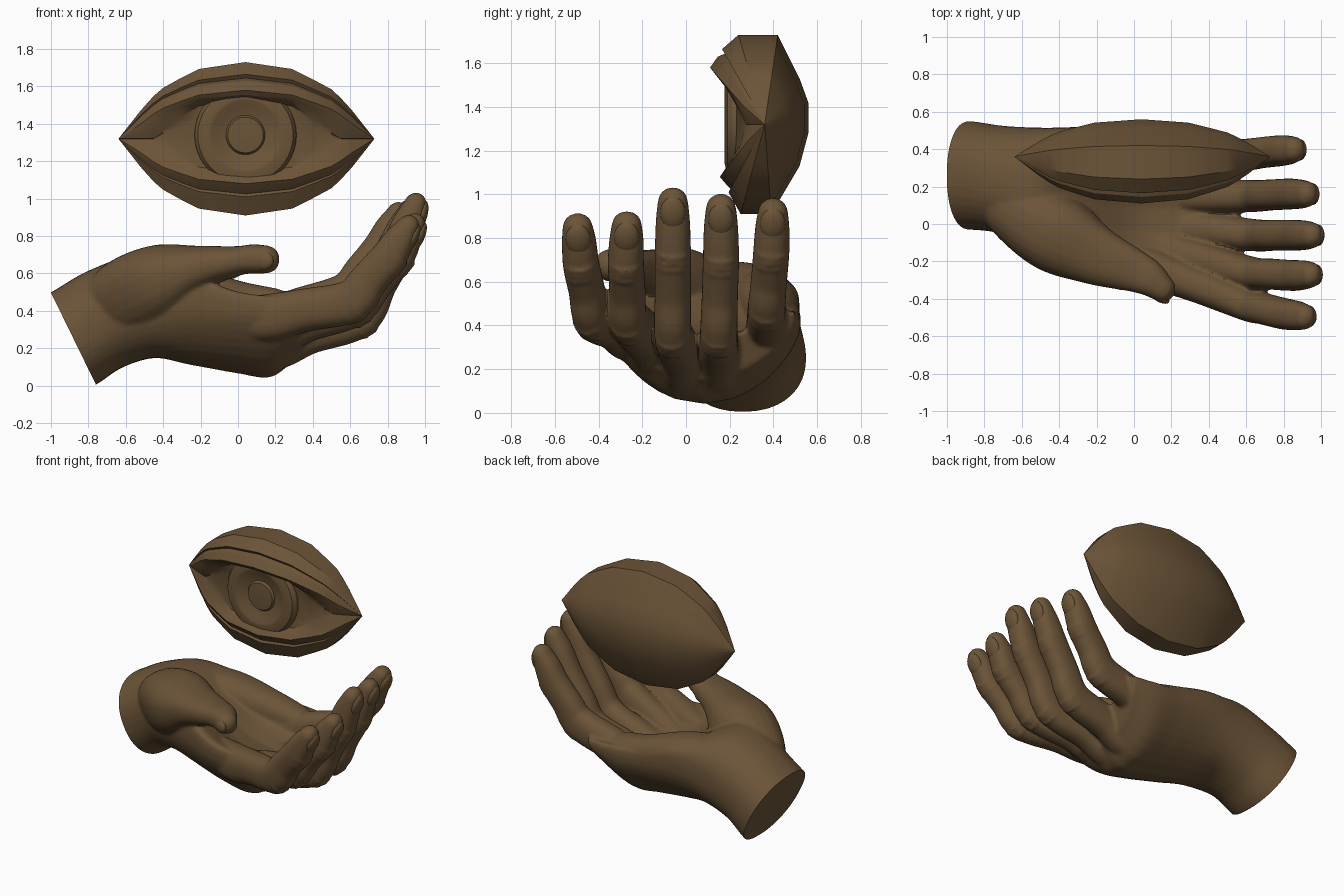
import bpy, bmesh, math
from mathutils import Vector, Matrix

if "Cube" in bpy.data.objects:
    bpy.data.objects.remove(bpy.data.objects["Cube"])

brown = bpy.data.materials.new("bronze_brown")
brown.diffuse_color = (0.15, 0.09, 0.04, 1)
brown.use_nodes = True
brown.node_tree.nodes["Principled BSDF"].inputs["Base Color"].default_value = brown.diffuse_color


def finish(name, bm, angle=30):
    """Turn a bmesh into a named, coloured, shaded object."""
    bmesh.ops.recalc_face_normals(bm, faces=bm.faces[:])
    me = bpy.data.meshes.new(name)
    bm.to_mesh(me)
    bm.free()
    ob = bpy.data.objects.new(name, me)
    bpy.context.collection.objects.link(ob)
    me.materials.append(brown)
    bpy.ops.object.select_all(action='DESELECT')
    ob.select_set(True)
    bpy.context.view_layer.objects.active = ob
    bpy.ops.object.shade_smooth_by_angle(angle=math.radians(angle))
    return ob


def spline(rows, steps=6):
    """Catmull-Rom through rows of any length."""
    p = [Vector(r) for r in rows]
    p = [p[0] * 2 - p[1]] + p + [p[-1] * 2 - p[-2]]
    out = []
    for i in range(1, len(p) - 2):
        a, b, c, d = p[i - 1:i + 3]
        for k in range(steps):
            t = k / steps
            out.append(0.5 * (b * 2 + (c - a) * t + (a * 2 - b * 5 + c * 4 - d) * t * t
                              + (b * 3 - a - c * 3 + d) * t ** 3))
    return out + [p[-2]]


def loft(bm, rings):
    vs = [[bm.verts.new(v) for v in r] for r in rings]
    n = len(vs[0])
    for a, b in zip(vs, vs[1:]):
        for j in range(n):
            bm.faces.new((a[j], a[(j + 1) % n], b[(j + 1) % n], b[j]))
    bm.faces.new(vs[0][::-1])
    bm.faces.new(vs[-1])


def frame(t):
    t = t.normalized()
    side = Vector((0, 1, 0))
    side = (side - t * side.dot(t)).normalized()
    return t, side, t.cross(side)


def spow(v, e):
    return math.copysign(abs(v) ** e, v)


def oval(c, t, rw, rd, n=24):
    t, side, dep = frame(t)
    return [c + side * rw * spow(math.cos(2 * math.pi * k / n), .85)
            + dep * rd * spow(math.sin(2 * math.pi * k / n), .85) for k in range(n)]


def tube(bm, rows):
    """Tube through (x, y, z, half width, half depth) with a rounded tip."""
    s = spline(rows)
    rings = []
    for i, q in enumerate(s):
        t = Vector((s[min(i + 1, len(s) - 1)] - s[max(i - 1, 0)])[:3])
        rings.append(oval(Vector(q[:3]), t, q[3], q[4]))
    for a in (0.5, 1.0, 1.4):
        rings.append(oval(Vector(q[:3]) + t.normalized() * q[3] * math.sin(a), t,
                          q[3] * math.cos(a), q[4] * math.cos(a)))
    loft(bm, rings)


def wrinkles(bm, p, t, rw, rd):
    """Raised skin folds on the outer side of a joint."""
    t, side, dep = frame(t)
    for k in (-1, 0, 1):
        c = p + t * 0.032 * k - dep * 0.008
        loft(bm, [oval(c - t * 0.006, t, rw, rd), oval(c + t * 0.006, t, rw, rd)])


def nail(name, pos, t, normal, w, length):
    t = t.normalized()
    side = t.cross(normal).normalized()
    m = Matrix((side * w, t * length, normal * 0.03)).transposed().to_4x4()
    m.translation = pos
    bm = bmesh.new()
    bmesh.ops.create_uvsphere(bm, u_segments=20, v_segments=10, radius=1, matrix=m)
    finish(name, bm, 40)


# palm and wrist: x, y, z, half width, half height, tilt, cupping
palm = [(-1.03, .26, .18, .29, .275, 26, 0), (-.88, .26, .252, .29, .275, 26, 0),
        (-.70, .235, .36, .29, .275, 18, 0), (-.48, .18, .42, .335, .275, 8, .02),
        (-.25, .13, .33, .39, .22, 0, .15), (0, .09, .23, .43, .165, 0, .21),
        (.20, .08, .195, .445, .15, -8, .23), (.36, .07, .25, .43, .10, -20, .20)]
hand = bmesh.new()
rings = []
for cx, cy, cz, hw, hh, tilt, cup in spline(palm):
    ux, uz = -math.sin(math.radians(tilt)), math.cos(math.radians(tilt))
    e = .9 - .2 * min(1, max(0, (cx + .7) / .5))
    ring = []
    for k in range(36):
        c, s = math.cos(k * math.pi / 18), math.sin(k * math.pi / 18)
        sy = spow(c, e)
        off = hh * spow(s, e) + cup * sy * sy
        ring.append(Vector((cx + ux * off, cy + hw * sy, cz + uz * off)))
    rings.append(ring)
loft(hand, rings)

# heel mound and thumb
tube(hand, [(-.75, .28, .40, .10, .10), (-.55, .32, .46, .15, .17), (-.3, .36, .49, .15, .15),
            (0, .40, .44, .12, .12), (.2, .39, .42, .10, .10)])
thumb = [(-.78, .2, .38, .12, .14), (-.60, .07, .47, .185, .21), (-.40, -.06, .56, .21, .20),
         (-.2, -.17, .63, .16, .12), (0, -.25, .668, .115, .079),
         (.08, -.29, .677, .098, .079), (.15, -.345, .675, .073, .075)]
tube(hand, thumb)
wrinkles(hand, Vector((-.06, -.225, .662)), Vector((.2, -.09, 0)), .125, .084)

# five fingers: hidden root, base, knuckle joint, upper joint, tip
fingers = [((-.25, -.08, .38), (.12, -.24, .36), (.60, -.43, .45), (.80, -.48, .68), (.925, -.50, .90)),
           ((-.25, 0, .32), (.12, -.12, .27), (.62, -.26, .43), (.84, -.275, .68), (.955, -.27, .91)),
           ((-.25, .1, .28), (.12, 0, .20), (.645, -.06, .37), (.85, -.06, .72), (.955, -.06, 1.02)),
           ((-.25, .18, .28), (.12, .15, .20), (.63, .15, .37), (.82, .16, .70), (.93, .16, .99)),
           ((-.25, .3, .38), (.12, .37, .34), (.58, .37, .49), (.76, .39, .73), (.865, .40, .97))]
nails = []
for f in fingers:
    R, B, J, M, T = map(Vector, f)
    d = (T - M).normalized()
    out = -frame(d)[2]
    E = T - d * 0.055 + out * 0.01
    tube(hand, [(*R, .06, .06), (*B, .10, .125), (*B.lerp(J, .5), .093, .115), (*J, .086, .115),
                (*J.lerp(M, .5), .083, .103), (*M, .083, .097), (*M.lerp(E, .6), .079, .084),
                (*E, .07, .062)])
    wrinkles(hand, J, M - B, .086, .115)
    wrinkles(hand, M, T - J, .083, .097)
    nails.append((T - d * 0.09, d - out * 0.08, out))

# fuse the hand into one skin
ob = finish("hand", hand)
rm = ob.modifiers.new("fuse", 'REMESH')
rm.mode = 'VOXEL'
rm.voxel_size = 0.011
sm = ob.modifiers.new("soften", 'SMOOTH')
sm.factor, sm.iterations = 0.5, 8
for m in ("fuse", "soften"):
    bpy.ops.object.modifier_apply(modifier=m)

# slanted flat cut at the wrist
bm = bmesh.new()
bm.from_mesh(ob.data)
cut = bmesh.ops.bisect_plane(bm, geom=bm.verts[:] + bm.edges[:] + bm.faces[:],
                             plane_co=(-.88, 0, .252), plane_no=(-.9, 0, -.44), clear_outer=True)
bmesh.ops.contextual_create(bm, geom=[e for e in cut['geom_cut'] if isinstance(e, bmesh.types.BMEdge)])
bpy.data.objects.remove(ob)
finish("hand", bm, 35)

# nails
for i, (p, d, n) in enumerate(nails):
    nail(f"finger_nail_{i + 1}", p + n * 0.062, d, n, .058, .078)
nail("thumb_nail", Vector((.135, -.385, .668)), Vector((.8, -.5, 0)),
     Vector((-.5, -.8, 0)).normalized(), .052, .062)

# eye with lids: middle profile (y, z, corner narrowing) shrinking towards both corners
profile = [(.24, 1.73, 1), (.165, 1.665, 1), (.18, 1.645, 1), (.145, 1.63, 1), (.11, 1.58, 1.1),
           (.13, 1.555, 1.25), (.2, 1.54, 2.3), (.215, 1.45, 2.3), (.215, 1.20, 2.3),
           (.21, 1.13, 2.3), (.175, 1.11, 1.25), (.155, 1.08, 1.1), (.185, 1.045, 1),
           (.205, 1.025, 1), (.195, 1.01, 1), (.25, .91, 1), (.39, .91, 1), (.52, 1.13, 1),
           (.56, 1.28, 1), (.56, 1.42, 1), (.52, 1.53, 1), (.42, 1.73, 1)]
bm = bmesh.new()
stations = [(-.638, .004), (-.52, .37), (-.45, .56), (-.40, .665), (-.30, .80), (-.21, .91), (.04, 1),
            (.29, .91), (.40, .775), (.50, .645), (.55, .53), (.61, .37), (.728, .004)]
loft(bm, [[Vector((x, .36 + f * (y - .36), 1.32 + max(.002, 1 - (1 - f) * k) * (z - 1.32)))
           for y, z, k in profile] for x, f in stations])
finish("eye_body", bm, 28)

# iris bowl with raised pupil, turned around the y axis (radius, y)
bm = bmesh.new()
turned = [(.275, .29), (.272, .215), (.255, .19), (.20, .177), (.185, .18), (.15, .197),
          (.105, .207), (.095, .192), (.05, .189), (.004, .189)]
loft(bm, [[Vector((.04 + r * math.cos(k * math.pi / 20), y, 1.34 + r * math.sin(k * math.pi / 20)))
           for k in range(40)] for r, y in turned])
finish("iris", bm, 30)
